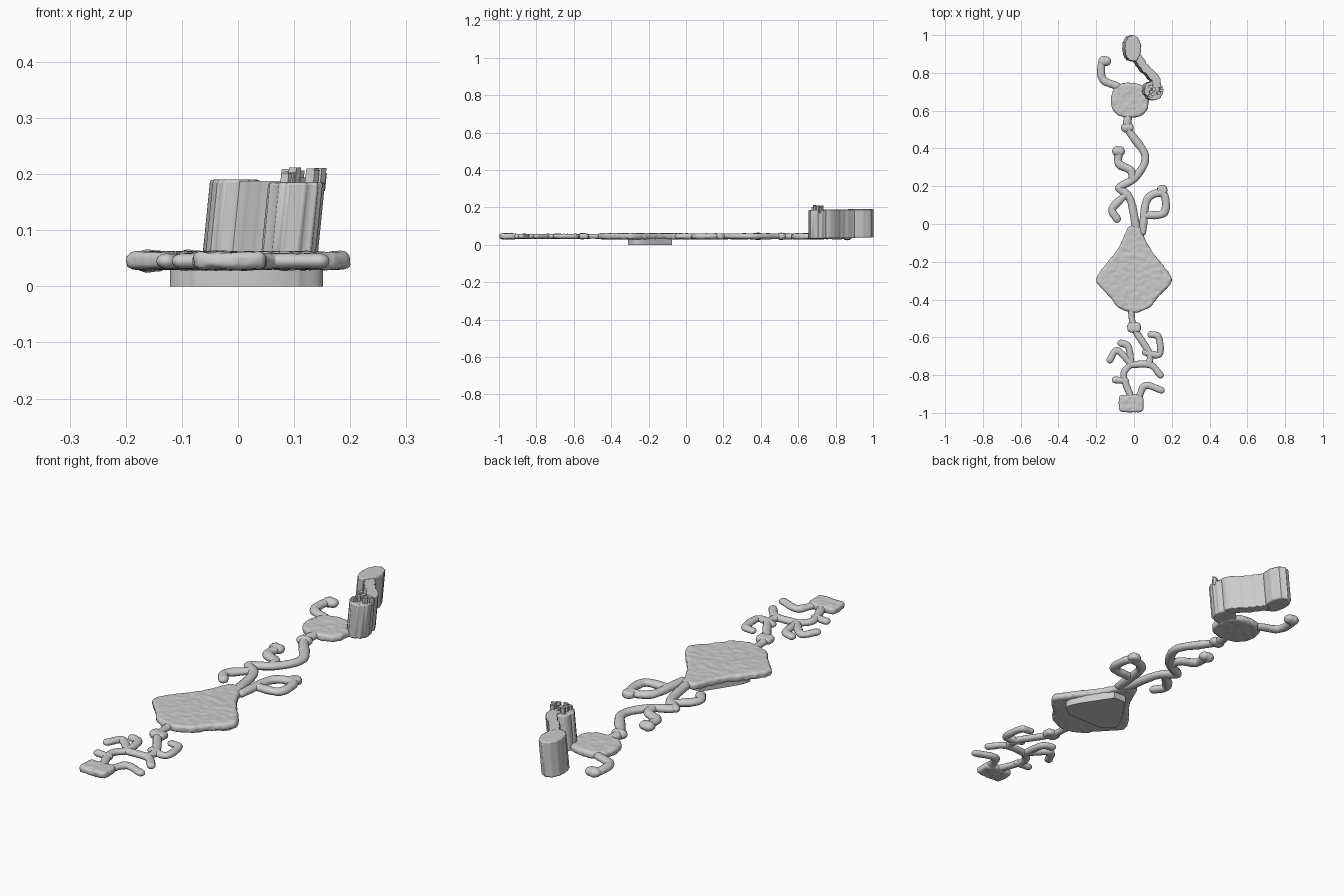
import bpy, bmesh, math, random
from mathutils import Vector, noise

if "Cube" in bpy.data.objects:
    bpy.data.objects.remove(bpy.data.objects["Cube"])

random.seed(4)
Z = 0.045  # mid height of the flat layer
TAU = 2 * math.pi


def spline(pts, n=7):
    """Catmull-Rom samples through a few points."""
    p = [Vector(q) for q in pts]
    p = [2 * p[0] - p[1]] + p + [2 * p[-1] - p[-2]]
    out = []
    for a, b, c, d in zip(p, p[1:], p[2:], p[3:]):
        for i in range(n):
            t = i / n
            out.append(b + ((c - a) * t + (2 * a - 5 * b + 4 * c - d) * t ** 2
                            + (3 * b - a - 3 * c + d) * t ** 3) / 2)
    return out + [p[-2]]


def side_at(s, i):
    """Unit normal in plan at sample i of a path."""
    t = s[min(i + 1, len(s) - 1)] - s[max(i - 1, 0)]
    return Vector((-t.y, t.x)).normalized()


def finish(name, bm, angle=50):
    bmesh.ops.recalc_face_normals(bm, faces=bm.faces)
    me = bpy.data.meshes.new(name)
    bm.to_mesh(me)
    bm.free()
    ob = bpy.data.objects.new(name, me)
    bpy.context.collection.objects.link(ob)
    bpy.ops.object.select_all(action='DESELECT')
    ob.select_set(True)
    bpy.context.view_layer.objects.active = ob
    bpy.ops.object.shade_smooth_by_angle(angle=math.radians(angle))
    return ob


def tube(name, pts, r):
    """Lumpy, slightly flattened rod with round ends."""
    s = spline(pts)
    rad = [r * (1 + 0.15 * noise.noise((q.x * 40, q.y * 40, r))) for q in s]
    for k in range(1, 5):  # dome both ends
        a = k * 0.35
        step = r * (math.sin(a) - math.sin(a - 0.35))
        s = [s[0] + (s[0] - s[1]).normalized() * step] + s
        s.append(s[-1] + (s[-1] - s[-2]).normalized() * step)
        rad = [r * math.cos(a)] + rad + [r * math.cos(a)]
    bm, rings, n = bmesh.new(), [], 12
    for i, q in enumerate(s):
        ring = []
        for k in range(n):
            p = q + side_at(s, i) * rad[i] * math.cos(TAU * k / n)
            ring.append(bm.verts.new((p.x, p.y, Z + 0.75 * rad[i] * math.sin(TAU * k / n))))
        rings.append(ring)
    for a, b in zip(rings, rings[1:]):
        for k in range(n):
            bm.faces.new((a[k], a[k - 1], b[k - 1], b[k]))
    bm.faces.new(rings[0])
    bm.faces.new(rings[-1])
    return finish(name, bm, 70)


def oval(cx, cy, rx, ry, power=2, n=40, jitter=0):
    """Superellipse outline; a high power gives a rounded rectangle."""
    out = []
    for k in range(n):
        c, s = math.cos(TAU * k / n), math.sin(TAU * k / n)
        g = 1 + random.uniform(-jitter, jitter)
        out.append((cx + g * rx * math.copysign(abs(c) ** (2 / power), c),
                    cy + g * ry * math.copysign(abs(s) ** (2 / power), s)))
    return out


def mirrored(cx, profile):
    """Outline from (half width, y) points mirrored about x = cx."""
    s = spline(profile)
    return [(cx + q.x, q.y) for q in s] + [(cx - q.x, q.y) for q in reversed(s)]


def prism(outline, z0, z1, shear=0.0):
    bm = bmesh.new()
    f = bm.faces.new([bm.verts.new((x, y, z0)) for x, y in outline])
    for v in bmesh.ops.extrude_face_region(bm, geom=[f])['geom']:
        if isinstance(v, bmesh.types.BMVert):
            v.co.z = z1
            v.co.x += shear * (z1 - z0)
    return bm


def plate(name, outline):
    """Flat slab with a soft rim and a dimpled surface."""
    ob = finish(name, prism(outline, 0.03, 0.061))
    bv = ob.modifiers.new("rim", 'BEVEL')
    bv.width, bv.segments = 0.012, 3
    rm = ob.modifiers.new("skin", 'REMESH')
    rm.mode, rm.voxel_size, rm.use_smooth_shade = 'VOXEL', 0.006, True
    tex = bpy.data.textures.new("dimples", 'CLOUDS')
    tex.noise_scale = 0.025
    dp = ob.modifiers.new("dimples", 'DISPLACE')
    dp.texture, dp.strength = tex, 0.008


def crest(name, outline, z0, z1):
    """Tall, slightly leaning fluted column."""
    ob = finish(name, prism(outline, z0, z1, 0.1))
    bv = ob.modifiers.new("rim", 'BEVEL')
    bv.width, bv.segments, bv.angle_limit = 0.005, 2, math.radians(60)


# flat slabs
plate("body_plate", mirrored(0, [(.03, -.01), (.085, -.13), (.155, -.22), (.2, -.3),
                                 (.125, -.39), (.085, -.44), (.02, -.47)]))
plate("upper_plate", oval(-.022, .655, .1, .093, 2.4))
plate("foot_plate", oval(-.015, -.95, .066, .047, 5))
plate("neck_knot", oval(0, -.548, .036, .028, 3))
plate("loop_bud", oval(.15, .18, .028, .028))

# block under the body
finish("under_block", prism(mirrored(.015, [(.03, -.075), (.135, -.25), (.09, -.31)]), 0, .04))

# curling rods of the upper half
upper = {
    "upper_curl": [(-.09, .73), (-.165, .765), (-.172, .84), (-.15, .862)],
    "neck": [(-.03, .58), (-.03, .5), (.06, .36), (.01, .25), (-.07, .2)],
    "neck_root": [(-.08, .19), (-.02, .13), (.012, -.02)],
    "neck_branch": [(-.005, .24), (-.02, .285), (-.08, .32), (-.08, .39)],
    "left_hook": [(-.05, .15), (-.115, .08), (-.09, .027)],
    "right_loop": [(.045, -.04), (.07, .13), (.155, .16), (.16, .06), (.06, .045)],
}
# twigs of the lower half
lower = {
    "lower_neck": [(-.015, -.45), (0, -.55), (.08, -.68), (.08, -.74)],
    "lower_curl": [(.06, -.68), (.135, -.69), (.13, -.6), (.09, -.585)],
    "lower_link": [(-.02, -.745), (.085, -.745), (.14, -.8)],
    "left_arm": [(-.128, -.72), (-.09, -.67), (-.015, -.74)],
    "left_twig": [(-.07, -.63), (-.03, -.65), (-.015, -.74)],
    "lower_stem": [(-.015, -.74), (-.055, -.8), (-.015, -.92)],
    "left_spur": [(-.1, -.825), (-.045, -.83)],
    "right_spur": [(.145, -.88), (.06, -.855), (.025, -.92)],
}
for rods, r in ((upper, .021), (lower, .018)):
    for name, pts in rods.items():
        tube(name, pts, r)
# swollen rod tips
for x, y in ((-.155, .862), (-.082, .385), (-.035, .51)):
    tube("rod_tip", [(x - .008, y), (x + .008, y)], .026)

# tall crest: S-shaped wall between two columns
path = spline([(-.005, .89), (.05, .82), (.1, .765), (.105, .72)])
edges = [[], []]
for i, q in enumerate(path):
    for e, sign in zip(edges, (1, -1)):
        e.append(tuple(q + sign * side_at(path, i) * random.uniform(.018, .025)))
crest("crest_wall", edges[0] + edges[1][::-1], .035, .188)
crest("crest_end", oval(-.02, .93, .043, .07, jitter=.06), .038, .19)
crest("crest_base", oval(.09, .705, .05, .05, jitter=.1), .033, .185)
# ragged slivers on top of the base column
for i in range(14):
    a, r = random.uniform(0, TAU), random.uniform(0, .04)
    hull = oval(.105 + r * math.cos(a), .71 + r * math.sin(a), .012, .009, n=5)
    finish("crest_sliver", prism(hull, .17, random.uniform(.19, .212), .1))
